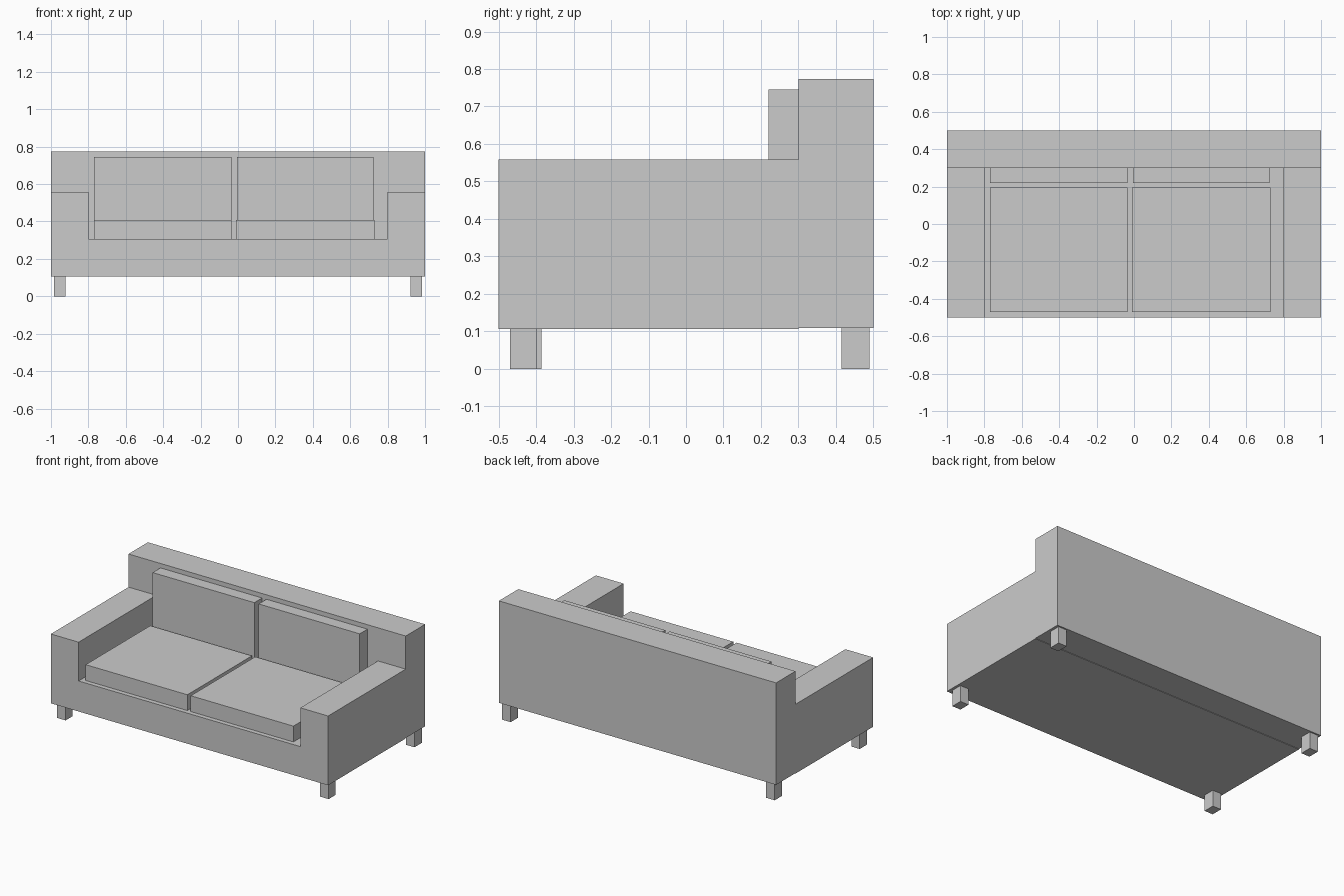
import bpy
import bmesh

if "Cube" in bpy.data.objects:
    bpy.data.objects.remove(bpy.data.objects["Cube"])


def mesh_object(name, bm):
    bmesh.ops.recalc_face_normals(bm, faces=bm.faces)
    mesh = bpy.data.meshes.new(name)
    bm.to_mesh(mesh)
    bm.free()
    obj = bpy.data.objects.new(name, mesh)
    bpy.context.collection.objects.link(obj)
    return obj


def box(name, x, y, z):
    bm = bmesh.new()
    bmesh.ops.create_cube(bm, size=1)
    for v in bm.verts:
        v.co = [r[0] if c < 0 else r[1] for c, r in zip(v.co, (x, y, z))]
    return mesh_object(name, bm)


# Seat base and both arms as one U-shaped profile, extruded front to back
profile = [(-1, 0.106), (1, 0.106), (1, 0.558), (0.8, 0.558),
           (0.8, 0.305), (-0.8, 0.305), (-0.8, 0.558), (-1, 0.558)]
bm = bmesh.new()
face = bm.faces.new([bm.verts.new((x, -0.5, z)) for x, z in profile])
extruded = bmesh.ops.extrude_face_region(bm, geom=[face], use_keep_orig=True)
moved = [g for g in extruded["geom"] if isinstance(g, bmesh.types.BMVert)]
bmesh.ops.translate(bm, verts=moved, vec=(0, 0.8, 0))
mesh_object("seat_base_and_arms", bm)

# Backrest
box("backrest", (-1, 1), (0.3, 0.5), (0.109, 0.774))

# Loose cushions
for side, seat_x, back_x in (("left", (-0.77, -0.036), (-0.77, -0.036)),
                             ("right", (-0.012, 0.729), (-0.005, 0.724))):
    box(side + "_seat_cushion", seat_x, (-0.47, 0.195), (0.305, 0.408))
    box(side + "_back_cushion", back_x, (0.22, 0.3), (0.305, 0.745))

# Legs
for side, x, front_y in (("left", (-0.983, -0.922), (-0.46, -0.386)),
                         ("right", (0.922, 0.983), (-0.47, -0.397))):
    box(side + "_front_leg", x, front_y, (0, 0.106))
    box(side + "_back_leg", x, (0.415, 0.49), (0, 0.109))
